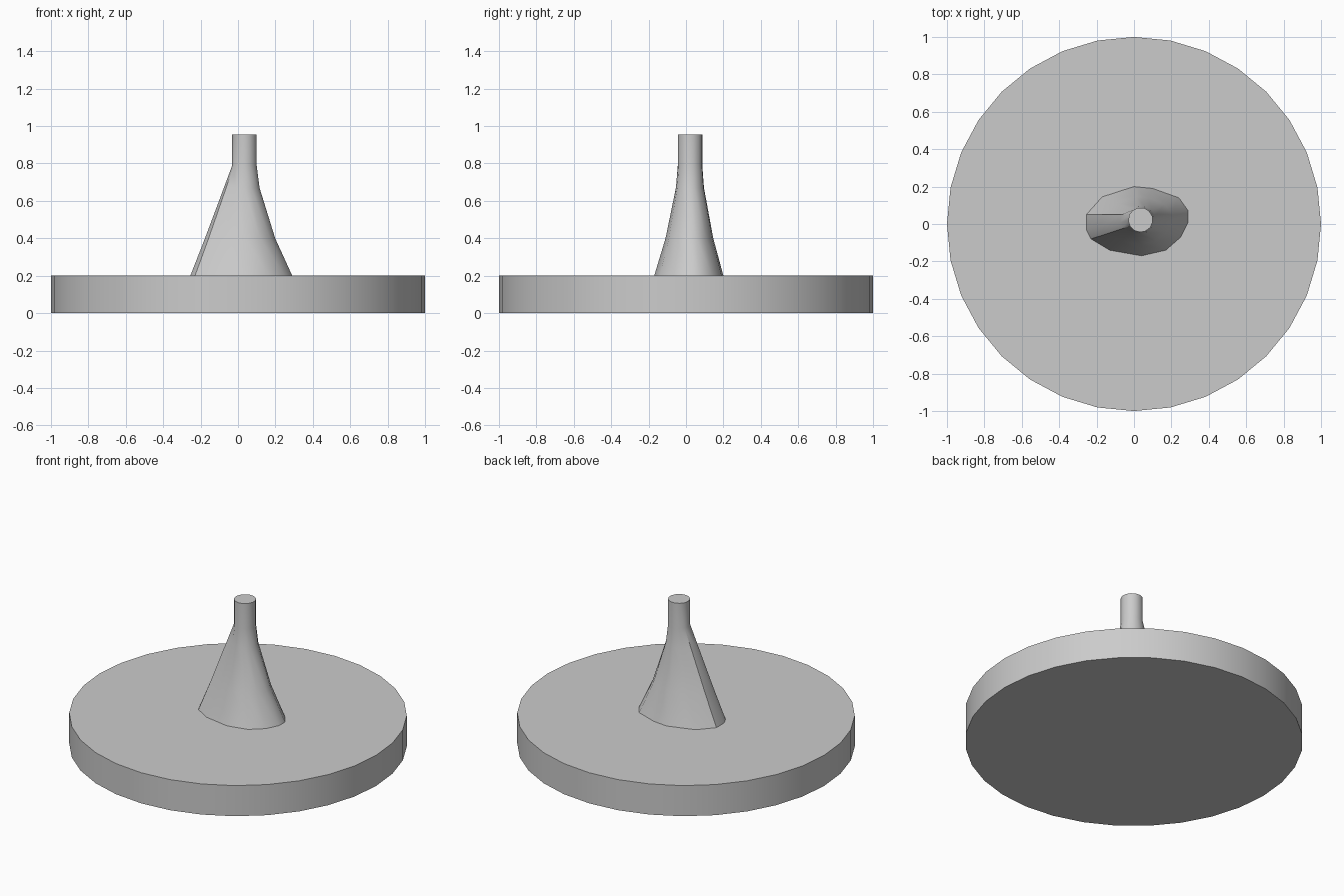
import bpy, bmesh, math
from mathutils import Vector

cube = bpy.data.objects.get("Cube")
if cube:
    bpy.data.objects.remove(cube, do_unlink=True)

grey = bpy.data.materials.new("plain_grey")
grey.use_nodes = True
grey.diffuse_color = (0.6, 0.6, 0.6, 1)
grey.node_tree.nodes["Principled BSDF"].inputs["Base Color"].default_value = (0.6, 0.6, 0.6, 1)


def finish(obj, angle):
    obj.data.materials.append(grey)
    bpy.ops.object.select_all(action="DESELECT")
    obj.select_set(True)
    bpy.context.view_layer.objects.active = obj
    bpy.ops.object.shade_smooth_by_angle(angle=math.radians(angle))


def loft(name, rings):
    """Skin a stack of equal-sized rings and cap both ends."""
    bm = bmesh.new()
    loops = [[bm.verts.new(p) for p in ring] for ring in rings]
    n = len(loops[0])
    for low, high in zip(loops, loops[1:]):
        for i in range(n):
            j = (i + 1) % n
            bm.faces.new((low[i], low[j], high[j], high[i]))
    bm.faces.new(loops[0])
    bm.faces.new(loops[-1])
    bmesh.ops.recalc_face_normals(bm, faces=bm.faces)
    mesh = bpy.data.meshes.new(name)
    bm.to_mesh(mesh)
    bm.free()
    obj = bpy.data.objects.new(name, mesh)
    bpy.context.collection.objects.link(obj)
    return obj


# Round base
bpy.ops.mesh.primitive_cylinder_add(vertices=32, radius=1, depth=0.2, location=(0, 0, 0.1))
base = bpy.context.object
base.name = "round_base"
finish(base, 30)

# Flared stem: irregular foot blending into a round neck
foot = [(0, 0.2), (0.1, 0.19), (0.24, 0.14), (0.29, 0.07), (0.29, 0.01),
        (0.25, -0.07), (0.17, -0.14), (0.04, -0.17), (-0.13, -0.14),
        (-0.23, -0.08), (-0.255, -0.03), (-0.255, 0.05), (-0.17, 0.145)]
centre, radius = Vector((0.035, 0.022)), 0.066
neck = []
for i in range(len(foot)):
    a = math.radians(100) - math.tau * i / len(foot)
    neck.append(centre + radius * Vector((math.cos(a), math.sin(a))))


def ring(z, curved, straight):
    # the left-hand spine runs straight, the other sides curve inwards
    points = []
    for f, n in zip(foot, neck):
        p = Vector(f).lerp(n, straight if f[0] < -0.2 else curved)
        points.append((p.x, p.y, z))
    return points


stem = loft("flared_stem", [ring(0.2, 0, 0), ring(0.4, 0.48, 0.35), ring(0.67, 0.92, 0.8),
                            ring(0.79, 1, 1), ring(0.955, 1, 1)])
finish(stem, 35)
